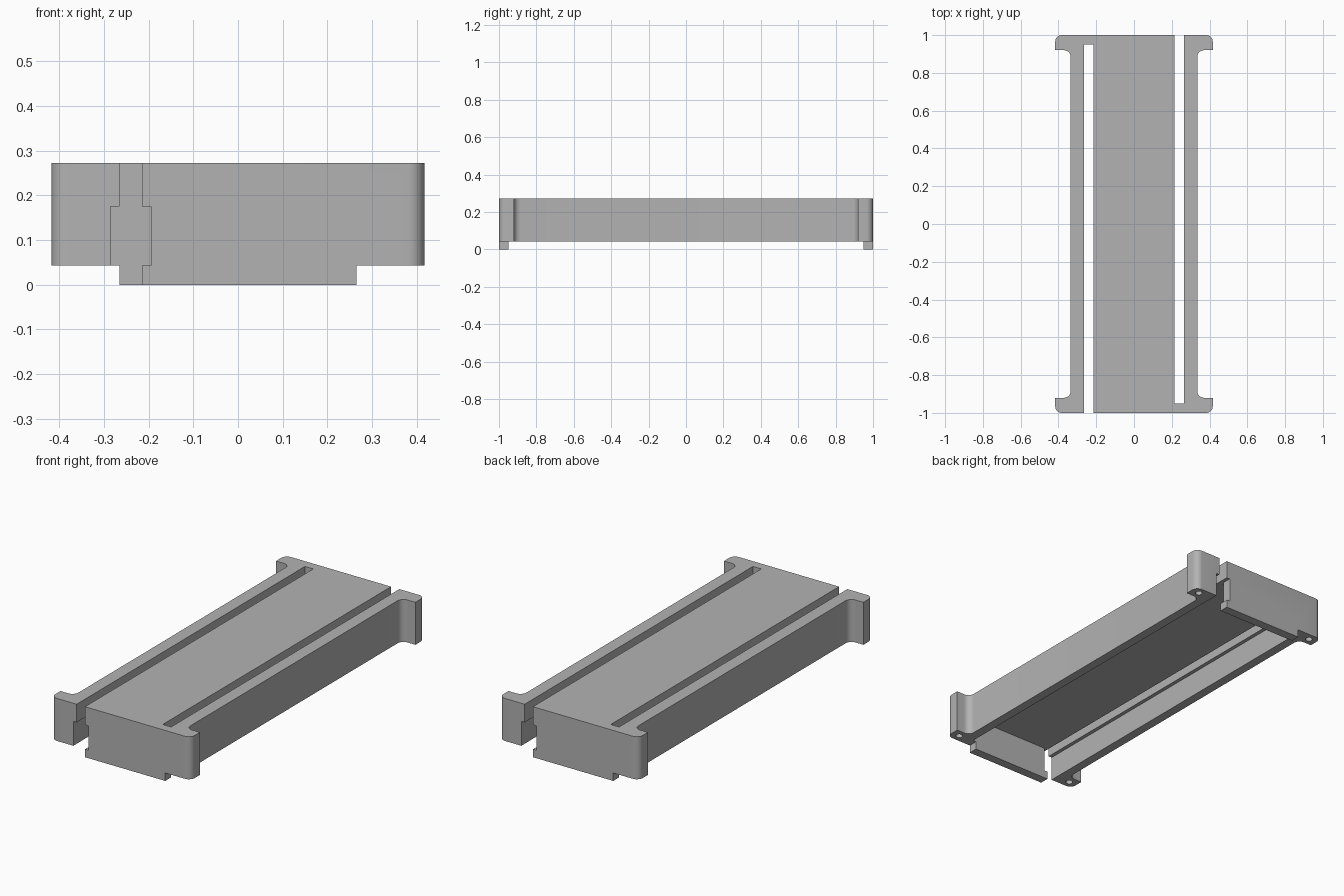
import bpy
import bmesh
from math import sin, cos, radians

cube = bpy.data.objects.get("Cube")
if cube:
    bpy.data.objects.remove(cube, do_unlink=True)

grey = bpy.data.materials.new("plain grey")
grey.use_nodes = True
colour = (0.45, 0.45, 0.45, 1)
grey.diffuse_color = colour
grey.node_tree.nodes["Principled BSDF"].inputs["Base Color"].default_value = colour

# Main heights and widths
TOP, CEILING, BASE = 0.273, 0.175, 0.043
EAR_X, RAIL_X, END_Y, EAR_Y, WALL_Y = 0.417, 0.335, 1.0, 0.92, 0.95
WIDE_OUT, SLOT_OUT, SLOT_IN, WIDE_IN = 0.285, 0.265, 0.215, 0.195


def prism(name, outline, z0, z1):
    """Extrude a plan outline between two heights."""
    bm = bmesh.new()
    face = bm.faces.new([bm.verts.new((x, y, z0)) for x, y in outline])
    moved = bmesh.ops.extrude_face_region(bm, geom=[face])["geom"]
    verts = [v for v in moved if isinstance(v, bmesh.types.BMVert)]
    bmesh.ops.translate(bm, verts=verts, vec=(0, 0, z1 - z0))
    bmesh.ops.recalc_face_normals(bm, faces=bm.faces)
    mesh = bpy.data.meshes.new(name)
    bm.to_mesh(mesh)
    bm.free()
    mesh.materials.append(grey)
    obj = bpy.data.objects.new(name, mesh)
    bpy.context.collection.objects.link(obj)
    return obj


def box(name, x, y, z):
    return prism(name, [(x[0], y[0]), (x[1], y[0]), (x[1], y[1]), (x[0], y[1])], *z)


def arc(cx, cy, r, start, end, steps=8):
    angles = [radians(start + (end - start) * i / steps) for i in range(steps + 1)]
    return [(cx + r * cos(a), cy + r * sin(a)) for a in angles]


def combine(target, tool, operation):
    """Apply a boolean and remove the tool."""
    tool.hide_render = True
    mod = target.modifiers.new("combine", "BOOLEAN")
    mod.object, mod.operation, mod.solver = tool, operation, "EXACT"
    bpy.context.view_layer.objects.active = target
    bpy.ops.object.modifier_apply(modifier=mod.name)
    bpy.data.objects.remove(tool, do_unlink=True)


def turned(span, side):
    """Half turn of a span about the vertical axis."""
    return sorted(side * v for v in span)


# Plan outline with rounded ears at the four corners
R = 0.035
quarter = arc(RAIL_X + R, EAR_Y - R, R, 180, 90)
quarter += [(EAR_X, EAR_Y)] + arc(EAR_X - R, END_Y - R, R, 0, 90)
half = quarter + [(-x, y) for x, y in reversed(quarter)]
frame = prism("slotted_frame", half + [(-x, -y) for x, y in half], BASE, TOP)

# Feet under both end walls
for s in (1, -1):
    foot = box("foot", turned((-SLOT_IN, SLOT_OUT), s),
               turned((-END_Y, -WALL_Y), s), (0, 0.1))
    combine(frame, foot, "UNION")

# Hollow underside
combine(frame, box("cavity_cutter", (-WIDE_OUT, WIDE_OUT), (-WALL_Y, WALL_Y),
                   (-0.1, CEILING)), "DIFFERENCE")

# Open-ended slots with wider lower grooves, one per side
MID = -0.24
for s in (1, -1):
    cuts = [
        ((-SLOT_OUT, -SLOT_IN), (-1.1, WALL_Y), (-0.1, 0.4)),
        ((-WIDE_OUT, MID), (-1.1, -0.9), (-0.1, CEILING)),
        ((MID, -WIDE_IN), (-1.1, -0.9), (BASE, CEILING)),
    ]
    for x, y, z in cuts:
        combine(frame, box("slot_cutter", turned(x, s), turned(y, s), z), "DIFFERENCE")

# Blind screw holes under the ears
for sx in (1, -1):
    for sy in (1, -1):
        hole = prism("hole_cutter", arc(sx * 0.37, sy * 0.96, 0.018, 0, 345, 23), -0.1, 0.14)
        combine(frame, hole, "DIFFERENCE")

bpy.ops.object.select_all(action="DESELECT")
frame.select_set(True)
bpy.context.view_layer.objects.active = frame
bpy.ops.object.shade_smooth_by_angle(angle=radians(30))
